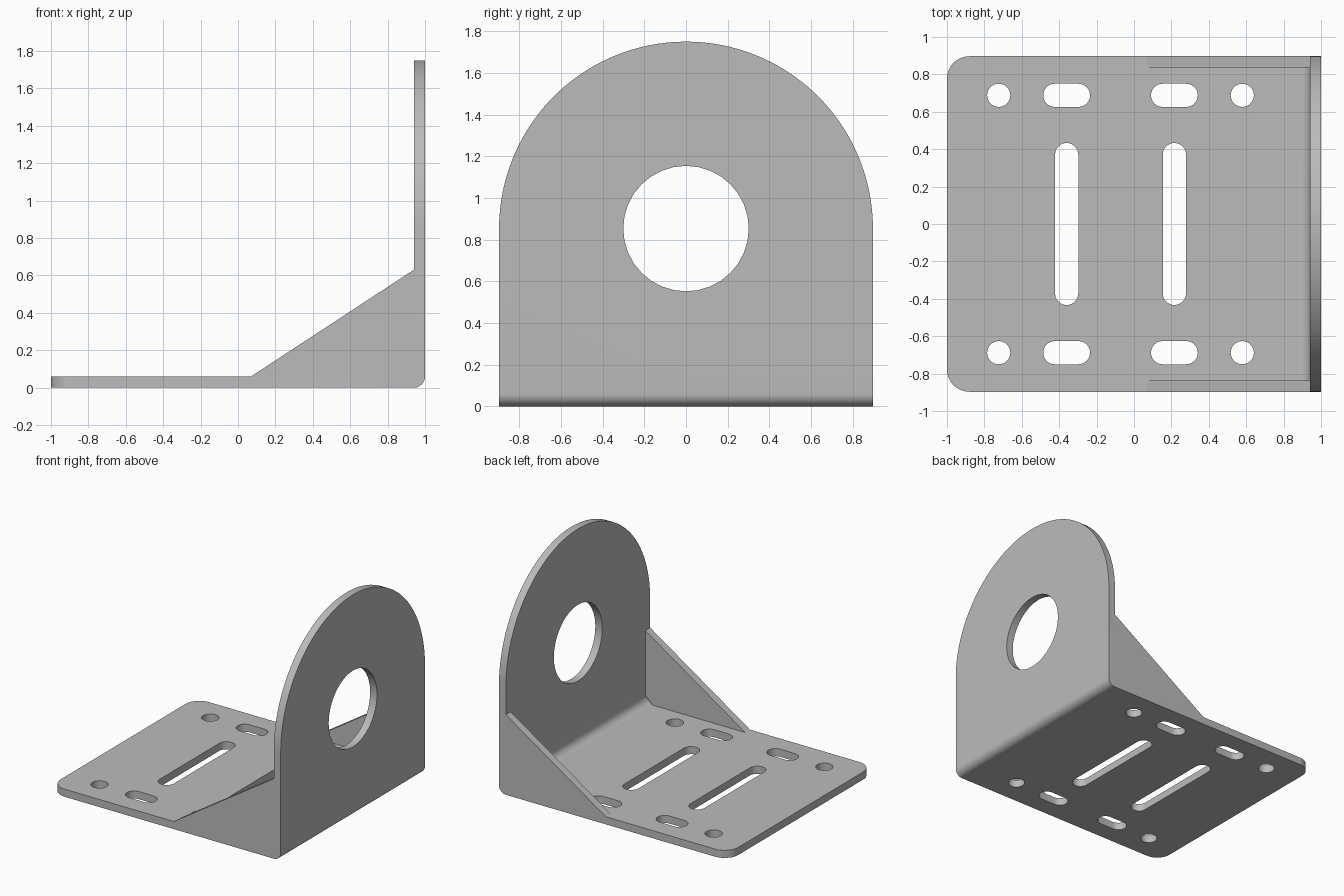
import bpy, bmesh
from math import sin, cos, pi, radians
from mathutils import Vector

cube = bpy.data.objects.get("Cube")
if cube:
    bpy.data.objects.remove(cube, do_unlink=True)

T = 0.06          # sheet thickness
HALF = 0.897      # half width of the bracket
EYE_Z = 0.853     # height of the round opening
MID = -0.072      # centre line of the hole pattern

steel = bpy.data.materials.new("grey_steel")
steel.use_nodes = True
grey = (0.5, 0.5, 0.5, 1)
steel.diffuse_color = grey
steel.node_tree.nodes["Principled BSDF"].inputs["Base Color"].default_value = grey


def arc(cx, cy, r, start, end, n):
    angles = [radians(start + (end - start) * i / n) for i in range(n + 1)]
    return [(cx + r * cos(a), cy + r * sin(a)) for a in angles]


def slot(cx, cy, dx, dy, r):
    """Rounded slot outline with half-lengths dx or dy between arc centres."""
    if dx == dy == 0:
        return arc(cx, cy, r, 0, 360, 32)[:-1]
    if dx:
        return arc(cx + dx, cy, r, -90, 90, 16) + arc(cx - dx, cy, r, 90, 270, 16)
    return arc(cx, cy + dy, r, 0, 180, 16) + arc(cx, cy - dy, r, 180, 360, 16)


def prism(name, outlines, axis, low, high):
    """Solid made by sweeping 2D outlines along an axis."""
    place = {"x": lambda p, d: (d, p[0], p[1]),
             "y": lambda p, d: (p[0], d, p[1]),
             "z": lambda p, d: (p[0], p[1], d)}[axis]
    bm = bmesh.new()
    for outline in outlines:
        a = [bm.verts.new(place(p, low)) for p in outline]
        b = [bm.verts.new(place(p, high)) for p in outline]
        bm.faces.new(a)
        bm.faces.new(b[::-1])
        for i in range(len(a)):
            j = (i + 1) % len(a)
            bm.faces.new((a[j], a[i], b[i], b[j]))
    bmesh.ops.recalc_face_normals(bm, faces=bm.faces)
    mesh = bpy.data.meshes.new(name)
    bm.to_mesh(mesh)
    bm.free()
    mesh.materials.append(steel)
    obj = bpy.data.objects.new(name, mesh)
    bpy.context.collection.objects.link(obj)
    return obj


def combine(target, tool, operation):
    mod = target.modifiers.new(operation.lower(), "BOOLEAN")
    mod.object, mod.operation, mod.solver = tool, operation, "EXACT"
    bpy.context.view_layer.objects.active = target
    bpy.ops.object.modifier_apply(modifier=mod.name)
    bpy.data.objects.remove(tool, do_unlink=True)


# Bent sheet: base and upright joined by a rounded bend
profile = ([(-1, 0)] + arc(1 - T, T, T, -90, 0, 12) + [(1, 2), (1 - T, 2)]
           + arc(1 - 2 * T, 2 * T, T, 0, -90, 12) + [(-1, T)])
bracket = prism("mounting_bracket", [profile], "y", -1, 1)

# Side gussets, with a clipped corner at the bend
gusset = [(0.024, 0.03), (0.85, 0.03), (0.97, 0.15), (0.97, 0.65)]
for side in (-1, 1):
    rib = prism("gusset", [gusset], "y", side * (HALF - T), side * 1.1)
    combine(bracket, rib, "UNION")

# Arched outline trims the top and both sides
arch = [(-HALF, -0.5), (HALF, -0.5)] + arc(0, EYE_Z, HALF, 0, 180, 80)
combine(bracket, prism("arch_trim", [arch], "x", -1.5, 1.5), "INTERSECT")

# Large round opening in the upright
eye = prism("eye_cutter", [slot(0, EYE_Z, 0, 0, 0.301)], "x", 0.8, 1.2)
combine(bracket, eye, "DIFFERENCE")

# Slots, bolt holes and rounded free corners of the base
cuts = []
for sx in (-1, 1):
    cuts.append(slot(MID + sx * 0.288, 0, 0, 0.371, 0.062))
    for sy in (-1, 1):
        cuts.append(slot(MID + sx * 0.651, sy * 0.688, 0, 0, 0.062))
        cuts.append(slot(MID + sx * 0.288, sy * 0.688, 0.063, 0, 0.062))
R = 0.12
corner = arc(R - 1, HALF - R, R, 180, 90, 12) + [(R - 1, 1.1), (-1.1, 1.1), (-1.1, HALF - R)]
cuts += [corner, [(x, -y) for x, y in corner]]
combine(bracket, prism("base_cutter", cuts, "z", -0.1, 0.2), "DIFFERENCE")

# Smooth the bend and arcs, keep the sheet edges crisp
bpy.ops.object.select_all(action="DESELECT")
bracket.select_set(True)
bpy.context.view_layer.objects.active = bracket
bpy.ops.object.shade_smooth_by_angle(angle=radians(30))
